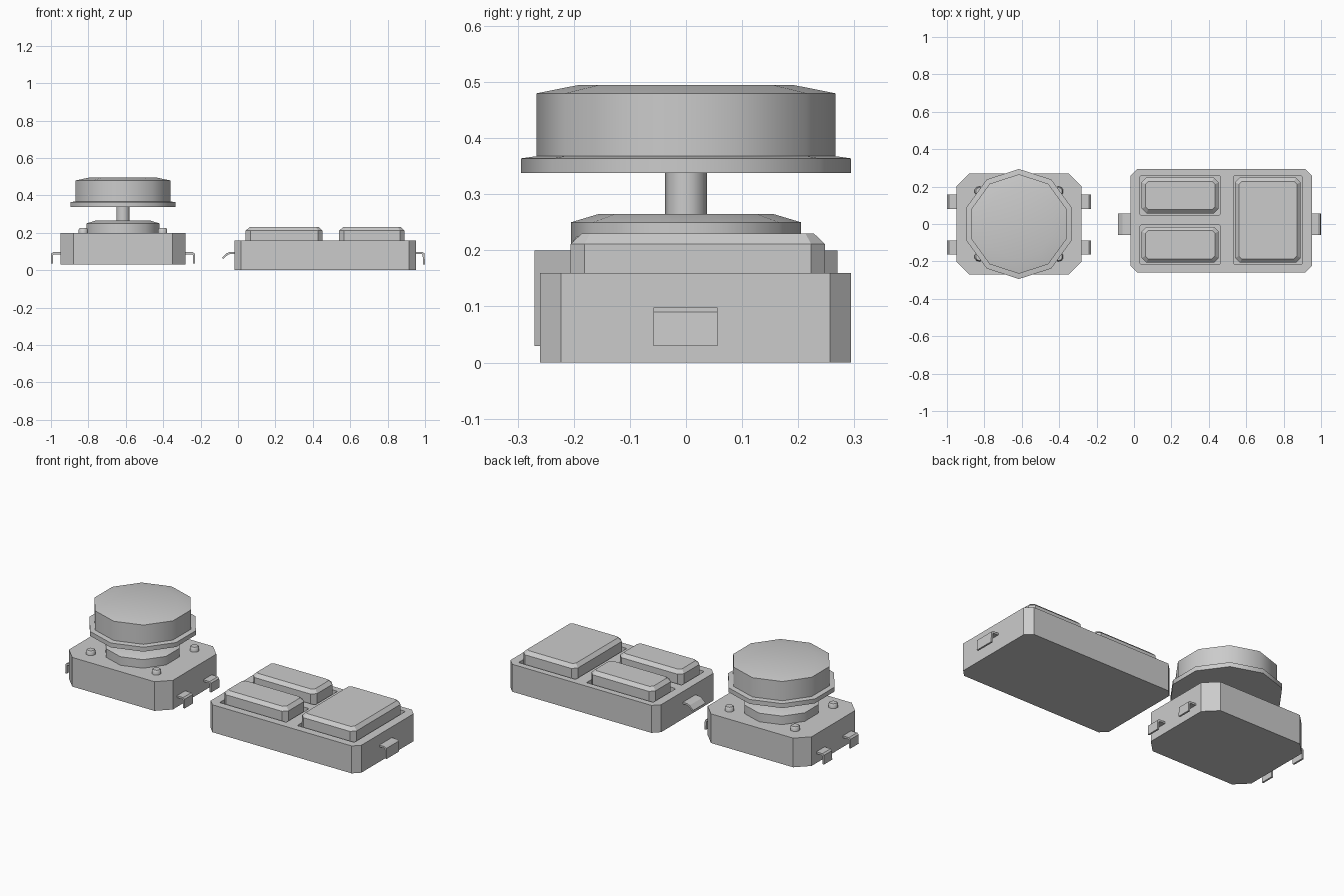
import bpy, bmesh, math

if "Cube" in bpy.data.objects:
    bpy.data.objects.remove(bpy.data.objects["Cube"])

grey = bpy.data.materials.new("light_grey")
grey.diffuse_color = (0.6, 0.6, 0.6, 1)
grey.use_nodes = True
grey.node_tree.nodes["Principled BSDF"].inputs["Base Color"].default_value = grey.diffuse_color


def finish(bm, name, smooth=False):
    bmesh.ops.recalc_face_normals(bm, faces=bm.faces)
    mesh = bpy.data.meshes.new(name)
    bm.to_mesh(mesh)
    bm.free()
    mesh.materials.append(grey)
    ob = bpy.data.objects.new(name, mesh)
    bpy.context.collection.objects.link(ob)
    bpy.ops.object.select_all(action='DESELECT')
    ob.select_set(True)
    bpy.context.view_layer.objects.active = ob
    if smooth:
        bpy.ops.object.shade_smooth_by_angle(angle=math.radians(40))
    return ob


def loft(bm, rings):
    """Closed solid through equal-sized rings of points."""
    loops = [[bm.verts.new(p) for p in ring] for ring in rings]
    n = len(loops[0])
    for a, b in zip(loops, loops[1:]):
        for i in range(n):
            j = (i + 1) % n
            bm.faces.new((a[i], a[j], b[j], b[i]))
    bm.faces.new(loops[0][::-1])
    bm.faces.new(loops[-1])


def octagon(x0, x1, y0, y1, c, z):
    """Rectangle with cut corners."""
    return [(x, y, z) for x, y in (
        (x0 + c, y0), (x1 - c, y0), (x1, y0 + c), (x1, y1 - c),
        (x1 - c, y1), (x0 + c, y1), (x0, y1 - c), (x0, y0 + c))]


def turned(name, x, y, profile, sides=10):
    """Solid of revolution from (radius, height) pairs."""
    bm = bmesh.new()
    loft(bm, [[(x + r * math.sin(math.tau * i / sides),
                y - r * math.cos(math.tau * i / sides), z)
               for i in range(sides)] for r, z in profile])
    return finish(bm, name, True)


def lead(name, outer, inner, y, w):
    """Bent metal strip: outer and inner xz lines, extruded along y."""
    line = outer + inner[::-1]
    bm = bmesh.new()
    loft(bm, [[(px, yy, pz) for px, pz in line] for yy in (y - w, y + w)])
    return finish(bm, name)


# --- Round push switch ---
CX = -0.615
bm = bmesh.new()
loft(bm, [octagon(CX - 0.335, CX + 0.335, -0.27, 0.27, 0.07, z) for z in (0.03, 0.2)])
finish(bm, "round_switch_body")
turned("collar", CX, 0, [(0.205, 0.195), (0.205, 0.25), (0.155, 0.265)])
turned("stem", CX, 0, [(0.037, 0.26), (0.037, 0.345)])
turned("cap_flange", CX, 0, [(0.294, 0.338), (0.294, 0.364), (0.265, 0.368)])
turned("cap", CX, 0, [(0.266, 0.36), (0.266, 0.48), (0.19, 0.495)])

for sx in (-1, 1):
    for sy in (-1, 1):
        turned("corner_peg", CX + sx * 0.212, sy * 0.175,
               [(0.026, 0.195), (0.026, 0.217), (0.02, 0.225)])
        outer = [(0.33, 0.096), (0.375, 0.096), (0.384, 0.088), (0.385, 0.035)]
        inner = [(0.33, 0.085), (0.37, 0.085), (0.374, 0.081), (0.375, 0.035)]
        lead("round_switch_lead", [(CX + sx * a, z) for a, z in outer],
             [(CX + sx * a, z) for a, z in inner], sy * 0.122 - 0.003, 0.038)

# --- Rectangular button block ---
bm = bmesh.new()
loft(bm, [octagon(-0.02, 0.952, -0.26, 0.294, 0.037, z) for z in (0, 0.16)])
block = finish(bm, "button_block_body")

wells = [(0.032, 0.462, 0.048, 0.257), (0.032, 0.462, -0.215, -0.006),
         (0.532, 0.9, -0.215, 0.257)]
bm = bmesh.new()
for x0, x1, y0, y1 in wells:
    loft(bm, [octagon(x0, x1, y0, y1, 0.005, z) for z in (0.125, 0.2)])
cutter = finish(bm, "well_cutter")
cutter.hide_render = True

# Cut the button wells into the block
bpy.ops.object.select_all(action='DESELECT')
block.select_set(True)
bpy.context.view_layer.objects.active = block
mod = block.modifiers.new("wells", 'BOOLEAN')
mod.operation = 'DIFFERENCE'
mod.solver = 'EXACT'
mod.object = cutter
bpy.ops.object.modifier_apply(modifier=mod.name)
bpy.data.objects.remove(cutter)

# Buttons with sloped top edges
for name, (x0, x1, y0, y1) in zip(("small_button_back", "small_button_front", "large_button"), wells):
    bm = bmesh.new()
    loft(bm, [octagon(x0 + d, x1 - d, y0 + d, y1 - d, c, z)
              for d, c, z in ((0.009, 0.025, 0.12), (0.009, 0.025, 0.211), (0.029, 0.015, 0.23))])
    finish(bm, name)

# Leads at both ends of the block
lead("block_lead_right",
     [(0.945, 0.098), (0.985, 0.098), (0.997, 0.09), (1.0, 0.03)],
     [(0.945, 0.087), (0.982, 0.087), (0.987, 0.083), (0.99, 0.03)], -0.001, 0.057)
lead("block_lead_left",
     [(-0.015, 0.098), (-0.045, 0.097), (-0.062, 0.09), (-0.086, 0.067)],
     [(-0.015, 0.087), (-0.042, 0.087), (-0.056, 0.081), (-0.079, 0.06)], -0.001, 0.057)
